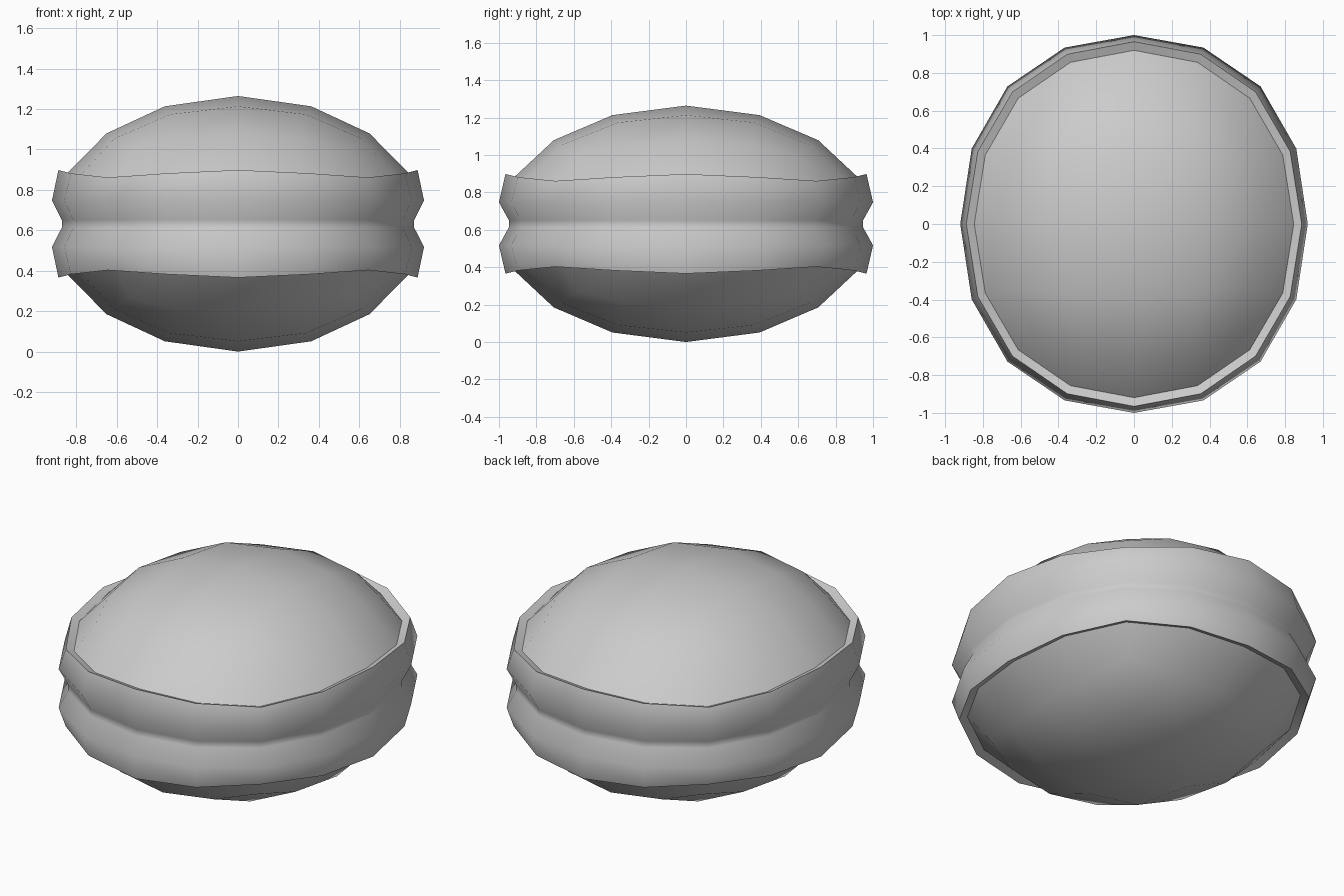
import bpy, bmesh, math

if "Cube" in bpy.data.objects:
    bpy.data.objects.remove(bpy.data.objects["Cube"])

RX, RY, RZ = 0.92, 1.0, 0.632   # ellipsoid radii

# ball made from a rounded cube (4 x 4 quads per side)
bpy.ops.mesh.primitive_cube_add(size=2)
shell = bpy.context.object
shell.name = "banded_shell"
sub = shell.modifiers.new("round", 'SUBSURF')
sub.levels = 2
sub.use_limit_surface = False
bpy.ops.object.modifier_apply(modifier=sub.name)

bm = bmesh.new()
bm.from_mesh(shell.data)
for v in bm.verts:
    v.co.normalize()

# keep only the upper dome, above the equator row
bmesh.ops.delete(bm, geom=[v for v in bm.verts if v.co.z < 0.01], context='VERTS')


def extrude_rim(place):
    """Extrude the open edge and move the new ring with place(co)."""
    edges = [e for e in bm.edges if e.is_boundary]
    new = bmesh.ops.extrude_edge_only(bm, edges=edges)["geom"]
    for v in new:
        if isinstance(v, bmesh.types.BMVert):
            place(v.co)


def ring(radius, z, bulge):
    """Level ring, slightly fuller on the diagonals."""
    def place(co):
        a = math.atan2(co.y, co.x)
        r = radius * (1 + bulge * math.sin(2 * a) ** 2)
        co.x, co.y, co.z = r * math.cos(a), r * math.sin(a), z
    return place


def lip(co):
    co.x *= 1.05
    co.y *= 1.05
    co.z *= 1.07 if abs(co.x * co.y) < 0.1 else 1.08


# raised band: lip, widest line, groove, middle
extrude_rim(lip)
extrude_rim(ring(1.0, 0.182, 0.03))
extrude_rim(ring(0.947, 0.03, 0.03))
extrude_rim(ring(0.947, 0.0, 0.03))

bmesh.ops.scale(bm, vec=(RX, RY, RZ), verts=bm.verts)
bmesh.ops.recalc_face_normals(bm, faces=bm.faces)
top = max(bm.faces, key=lambda f: f.calc_center_median().z)
if top.normal.z < 0:
    bmesh.ops.reverse_faces(bm, faces=bm.faces)
bm.to_mesh(shell.data)
bm.free()

# lower half
mir = shell.modifiers.new("lower_half", 'MIRROR')
mir.use_axis = (False, False, True)
bpy.ops.object.modifier_apply(modifier=mir.name)
shell.location.z = RZ
bpy.ops.object.shade_smooth_by_angle(angle=math.radians(50))
